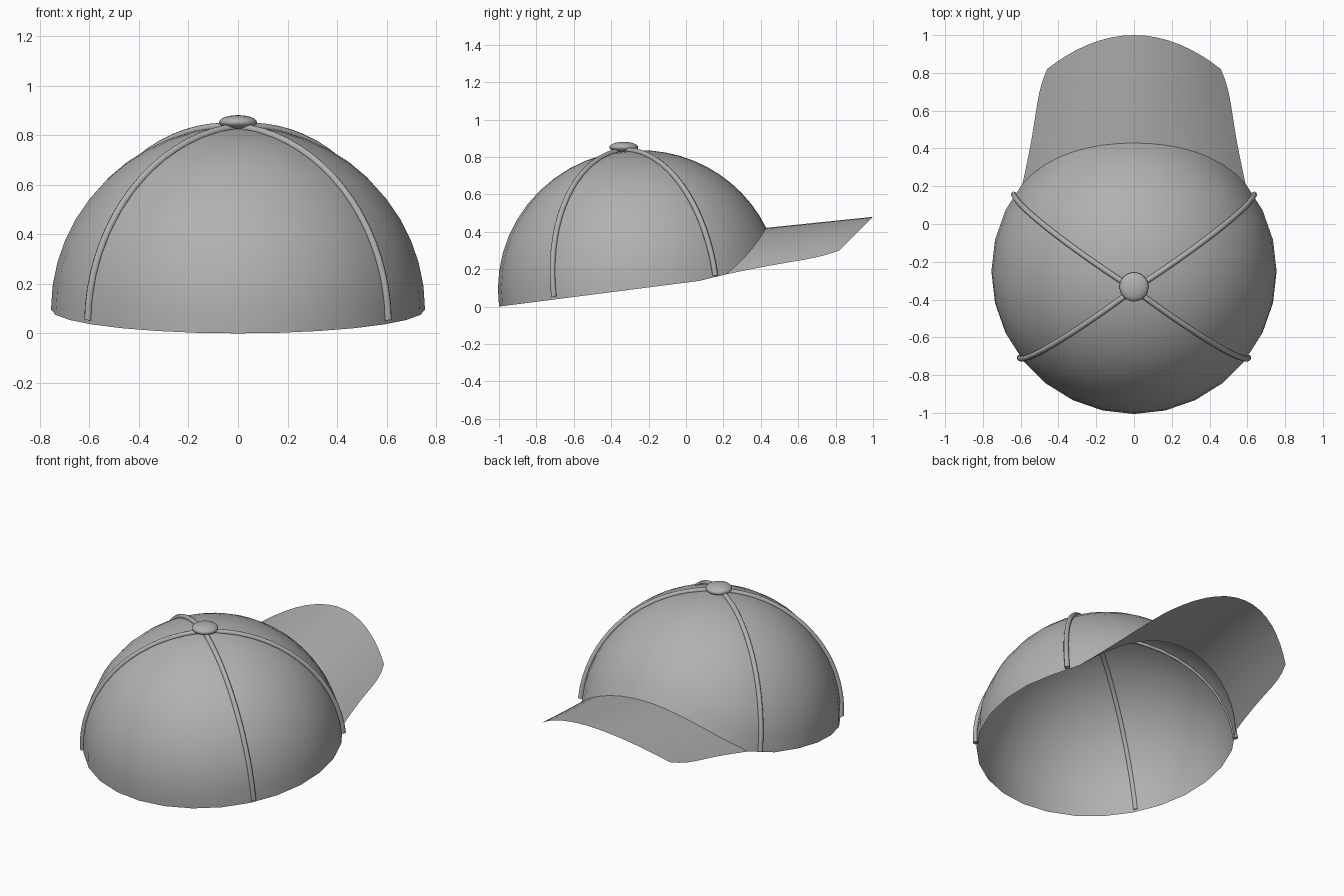
import bpy, bmesh
from math import sin, cos, pi, radians
from mathutils import Vector, Matrix

if "Cube" in bpy.data.objects:
    bpy.data.objects.remove(bpy.data.objects["Cube"])

R = 0.755                       # crown radius
TILT = Matrix.Rotation(radians(7.3), 3, 'X')
CENTRE = Vector((0, -0.251, 0.096))
SIDES, ROWS, N = 28, 12, 4      # the brim spans N sides each way
K_IN, K_OUT = 0.65, 0.76        # arch of the brim at crown and at tip
STEP = 2 * pi / SIDES
FRONT = [STEP * i / 2 for i in range(-2 * N, 2 * N + 1)]   # finer at the brim
AZIMUTHS = FRONT + [STEP * i for i in range(N + 1, SIDES - N)]

GREY = bpy.data.materials.new("grey_cloth")
GREY.diffuse_color = (0.44, 0.44, 0.44, 1)
GREY.use_nodes = True
GREY.node_tree.nodes["Principled BSDF"].inputs["Base Color"].default_value = GREY.diffuse_color


def dome(az, el, r=R):
    """Point on the tilted crown; azimuth 0 points at the brim."""
    p = Vector((sin(az) * cos(el), cos(az) * cos(el), 0.98 * sin(el))) * r
    return CENTRE + TILT @ p


def brim_z(x, y, k):
    return 0.42 + 0.103 * (y - 0.42) - k * x * x


def edge_elevation(az):
    """Elevation where the crown ends: the rim, or the join with the brim."""
    def above(el):
        p = dome(az, el)
        return p.z - brim_z(p.x, p.y, K_IN)
    if cos(az) < 0.5 or above(0) >= 0:
        return 0.0
    lo, hi = 0.0, 1.0
    for _ in range(30):
        mid = (lo + hi) / 2
        lo, hi = (lo, mid) if above(mid) > 0 else (mid, hi)
    return hi


def finish(name, bm, angle=40):
    me = bpy.data.meshes.new(name)
    bm.to_mesh(me)
    bm.free()
    me.materials.append(GREY)
    ob = bpy.data.objects.new(name, me)
    bpy.context.collection.objects.link(ob)
    bpy.ops.object.select_all(action='DESELECT')
    ob.select_set(True)
    bpy.context.view_layer.objects.active = ob
    bpy.ops.object.shade_smooth_by_angle(angle=radians(angle))


# Crown: open dome, cut away along the brim join
bm = bmesh.new()
cols = []
for az in AZIMUTHS:
    e0 = edge_elevation(az)
    cols.append([bm.verts.new(dome(az, e0 + (pi / 2 - e0) * j / ROWS))
                 for j in range(ROWS)])
top = bm.verts.new(dome(0, pi / 2))
for a, b in zip(cols, cols[1:] + cols[:1]):
    for j in range(ROWS - 1):
        bm.faces.new((b[j], a[j], a[j + 1], b[j + 1]))
    bm.faces.new((b[-1], a[-1], top))
finish("crown", bm)

# Brim: arched sheet from the join to the rounded tip
bm = bmesh.new()
STEPS = 10
half = dome(FRONT[-1], edge_elevation(FRONT[-1])).x
grid = []
for az in FRONT:
    p = dome(az, edge_elevation(az))
    x_out = 0.46 * p.x / half
    y_out = 1 - 0.85 * x_out ** 2
    col = []
    for j in range(STEPS + 1):
        s = j / STEPS
        x = (p.x + (x_out - p.x) * s) * (1 + 0.03 * sin(pi * s ** 3))
        y = p.y + (y_out - p.y) * s
        z = p.z if j == 0 else brim_z(x, y, K_IN + (K_OUT - K_IN) * s)
        col.append(bm.verts.new((x, y, z)))
    grid.append(col)
for a, b in zip(grid, grid[1:]):
    for j in range(STEPS):
        bm.faces.new((a[j], b[j], b[j + 1], a[j + 1]))
finish("brim", bm)

# Seams: four round cords from the button to just above the rim
for label, deg in (("front_left", -57), ("front_right", 57),
                   ("back_left", -127), ("back_right", 127)):
    cu = bpy.data.curves.new("seam_" + label, 'CURVE')
    cu.dimensions = '3D'
    cu.bevel_depth = 0.015
    cu.bevel_resolution = 2
    cu.use_fill_caps = True
    cu.materials.append(GREY)
    sp = cu.splines.new('POLY')
    sp.points.add(18)
    for n, pt in enumerate(sp.points):
        el = pi / 2 + (0.022 - pi / 2) * n / 18
        pt.co = (*dome(radians(deg), el, R + 0.004), 1)
    sp.use_smooth = True
    bpy.context.collection.objects.link(bpy.data.objects.new("seam_" + label, cu))

# Button on top
bm = bmesh.new()
bmesh.ops.create_uvsphere(bm, u_segments=24, v_segments=12, radius=1,
                          matrix=Matrix.Translation((0, -0.333, 0.852))
                          @ Matrix.Diagonal((0.077, 0.077, 0.029, 1)))
finish("top_button", bm, 60)
